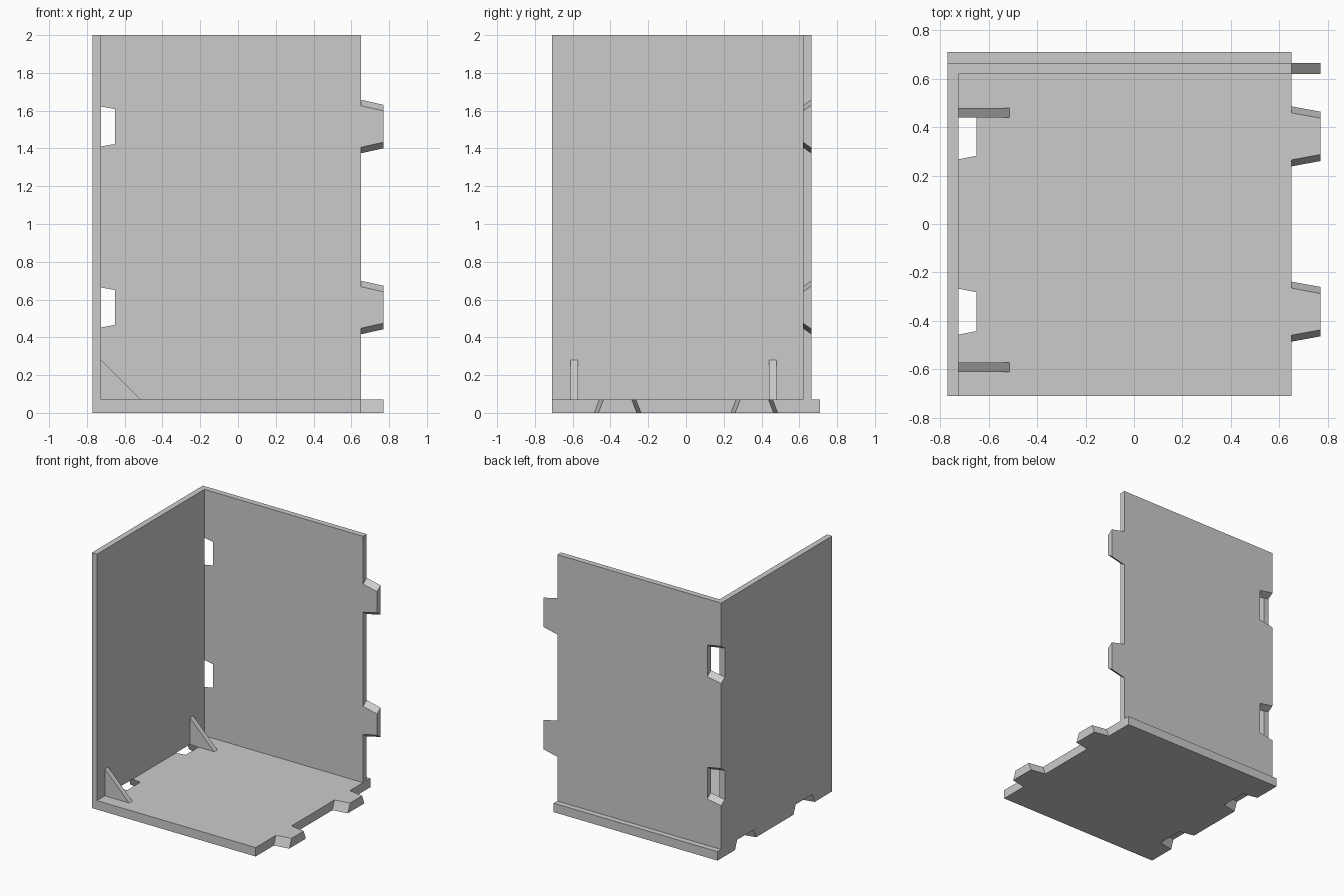
import bpy, bmesh

cube = bpy.data.objects.get("Cube")
if cube:
    bpy.data.objects.remove(cube, do_unlink=True)

grey = bpy.data.materials.new("plain grey")
grey.use_nodes = True
grey.diffuse_color = (0.6, 0.6, 0.6, 1)
grey.node_tree.nodes["Principled BSDF"].inputs["Base Color"].default_value = grey.diffuse_color

LEFT, RIGHT, TAB = -0.77, 0.65, 0.12   # panel edges and joint depth
FRONT, FLOOR = -0.71, 0.07
INNER, OUTER = 0.62, 0.665             # faces of the back wall


def loft(name, ring_a, ring_b):
    """Solid between two matching outlines."""
    bm = bmesh.new()
    a = [bm.verts.new(p) for p in ring_a]
    b = [bm.verts.new(p) for p in ring_b]
    bm.faces.new(a)
    bm.faces.new(b[::-1])
    for i in range(len(a)):
        j = (i + 1) % len(a)
        bm.faces.new((a[j], a[i], b[i], b[j]))
    bmesh.ops.recalc_face_normals(bm, faces=bm.faces)
    mesh = bpy.data.meshes.new(name)
    bm.to_mesh(mesh)
    bm.free()
    mesh.materials.append(grey)
    obj = bpy.data.objects.new(name, mesh)
    bpy.context.collection.objects.link(obj)
    return obj


def outline(v0, v1, centres, root, tip, mouth, deep):
    """Panel outline with dovetail tabs on the right and sockets on the left."""
    pts = [(LEFT, v0), (RIGHT, v0)]
    for c in centres:
        pts += [(RIGHT, c - root), (RIGHT + TAB, c - tip),
                (RIGHT + TAB, c + tip), (RIGHT, c + root)]
    pts += [(RIGHT, v1), (LEFT, v1)]
    for c in reversed(centres):
        pts += [(LEFT, c + mouth), (LEFT + TAB, c + deep),
                (LEFT + TAB, c - deep), (LEFT, c - mouth)]
    return pts


# Floor: joints flare towards the underside
spots = (-0.362, 0.362)
top = outline(FRONT, -FRONT, spots, 0.097, 0.075, 0.104, 0.08)
under = outline(FRONT, -FRONT, spots, 0.124, 0.102, 0.131, 0.107)
loft("floor_panel", [(x, y, FLOOR) for x, y in top], [(x, y, 0) for x, y in under])

# Back wall: joints flare towards the rear
spots = (0.558, 1.516)
near = outline(FLOOR, 2, spots, 0.11, 0.083, 0.114, 0.092)
far = outline(FLOOR, 2, spots, 0.142, 0.115, 0.146, 0.124)
loft("back_wall", [(x, INNER, z) for x, z in near], [(x, OUTER, z) for x, z in far])

# Side wall
wall = -0.725
rect = [(FRONT, FLOOR), (INNER, FLOOR), (INNER, 2), (FRONT, 2)]
loft("side_wall", [(LEFT, y, z) for y, z in rect], [(wall, y, z) for y, z in rect])

# Corner brackets
leg = 0.21
triangle = [(wall, FLOOR), (wall + leg, FLOOR), (wall, FLOOR + leg)]
for name, y in (("front_bracket", -0.592), ("rear_bracket", 0.46)):
    loft(name, [(x, y - 0.02, z) for x, z in triangle],
         [(x, y + 0.02, z) for x, z in triangle])
